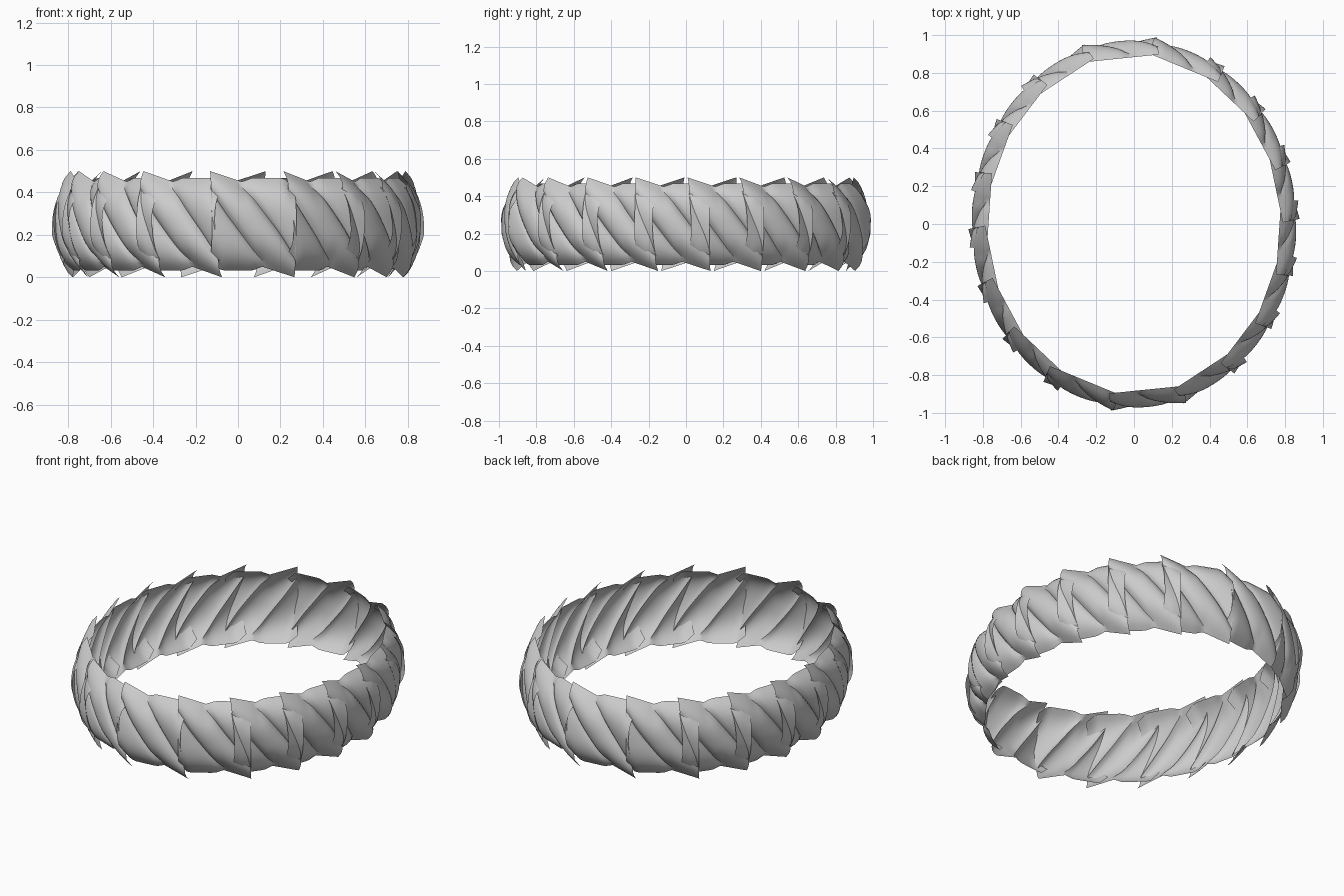
import bpy, bmesh, math
from mathutils import Matrix, Vector

cube = bpy.data.objects.get("Cube")
if cube:
    bpy.data.objects.remove(cube, do_unlink=True)

LENGTH, HEIGHT = 0.4, 0.5        # one link of the band
RX, RY = 0.768, 0.88             # ellipse followed by the rim of the band
SIDE_LINKS, END_GAP = 8, 1.22    # links per side, wider gap at front and back
SLOPE, HALF = 0.82, 0.23         # lean and half width of a strand
# Half height along the link: clipped corner, flat panel, notch, strand tip
RIM = [(-0.5, 0.17), (-0.37, 0.218), (0.0, 0.218), (0.12, 0.2), (0.5, 0.25)]

grey = bpy.data.materials.new("warm_grey_metal")
grey.use_nodes = True
colour = (0.6, 0.6, 0.6, 1)
grey.diffuse_color = colour
grey.node_tree.nodes["Principled BSDF"].inputs["Base Color"].default_value = colour


def half_height(w):
    for (a, ha), (b, hb) in zip(RIM, RIM[1:]):
        if w <= b:
            return ha + (hb - ha) * (w - a) / (b - a)
    return RIM[-1][1]


def surface_point(u, v, lo, hi):
    """Point on a barrelled strand; u runs along the link, v up it."""
    c = (2 * (u + SLOPE * v) - lo - hi) / (hi - lo)
    rim_fade = 1 - abs(2 * v) ** 5
    ridge = 0.036 * max(0, 1 - c * c) ** 0.6 * rim_fade
    barrel = 0.056 * (1 - abs(2 * v) ** 2.4)
    z = HEIGHT / 2 + 2 * v * half_height(u if v < 0 else -u)
    return Vector((u * LENGTH, -barrel - ridge, z))


def add_strand(bm, lo, hi, rows=20, cols=12):
    """Diagonal rounded strand, trimmed at the ends of the link."""
    grid = []
    for i in range(rows + 1):
        v = i / rows - 0.5
        left = min(0.5, max(-0.5, lo - SLOPE * v))
        right = min(0.5, max(-0.5, hi - SLOPE * v))
        grid.append([bm.verts.new(surface_point(left + (right - left) * j / cols, v, lo, hi))
                     for j in range(cols + 1)])
    for i in range(rows):
        for j in range(cols):
            bm.faces.new((grid[i][j], grid[i][j + 1], grid[i + 1][j + 1], grid[i + 1][j]))


# One link: a full middle strand and a trimmed strand on each side
bm = bmesh.new()
add_strand(bm, -HALF, HALF)
add_strand(bm, HALF, 1.0)
add_strand(bm, -1.0, -HALF)
bmesh.ops.remove_doubles(bm, verts=bm.verts, dist=0.0004)
bmesh.ops.dissolve_degenerate(bm, edges=bm.edges, dist=0.0004)
link_mesh = bpy.data.meshes.new("band_link")
bm.to_mesh(link_mesh)
bm.free()
link_mesh.materials.append(grey)

# Walk the ellipse by arc length
STEPS = 3600
START = math.radians(-85)
path = [Vector((RX * math.cos(START + math.tau * i / STEPS),
                RY * math.sin(START + math.tau * i / STEPS), 0)) for i in range(STEPS + 1)]
travel = [0]
for p, q in zip(path, path[1:]):
    travel.append(travel[-1] + (q - p).length)
half_way = travel[-1] / 2
gap = half_way / (SIDE_LINKS - 1 + 2 * END_GAP)

stations = []
for side in range(2):
    stations.append(side * half_way)
    stations += [side * half_way + gap * (END_GAP + k) for k in range(SIDE_LINKS)]

# Set the links as overlapping tangents around the band
for n, s in enumerate(stations):
    i = next(k for k, t in enumerate(travel) if t >= s)
    tangent = path[i + 1] - path[i]
    turn = Matrix.Rotation(math.atan2(tangent.y, tangent.x), 4, "Z")
    link = bpy.data.objects.new(f"band_link_{n + 1}", link_mesh)
    link.matrix_world = Matrix.Translation(path[i]) @ turn
    bpy.context.collection.objects.link(link)
    link.select_set(True)
    bpy.context.view_layer.objects.active = link
bpy.ops.object.shade_smooth_by_angle(angle=math.radians(35))
